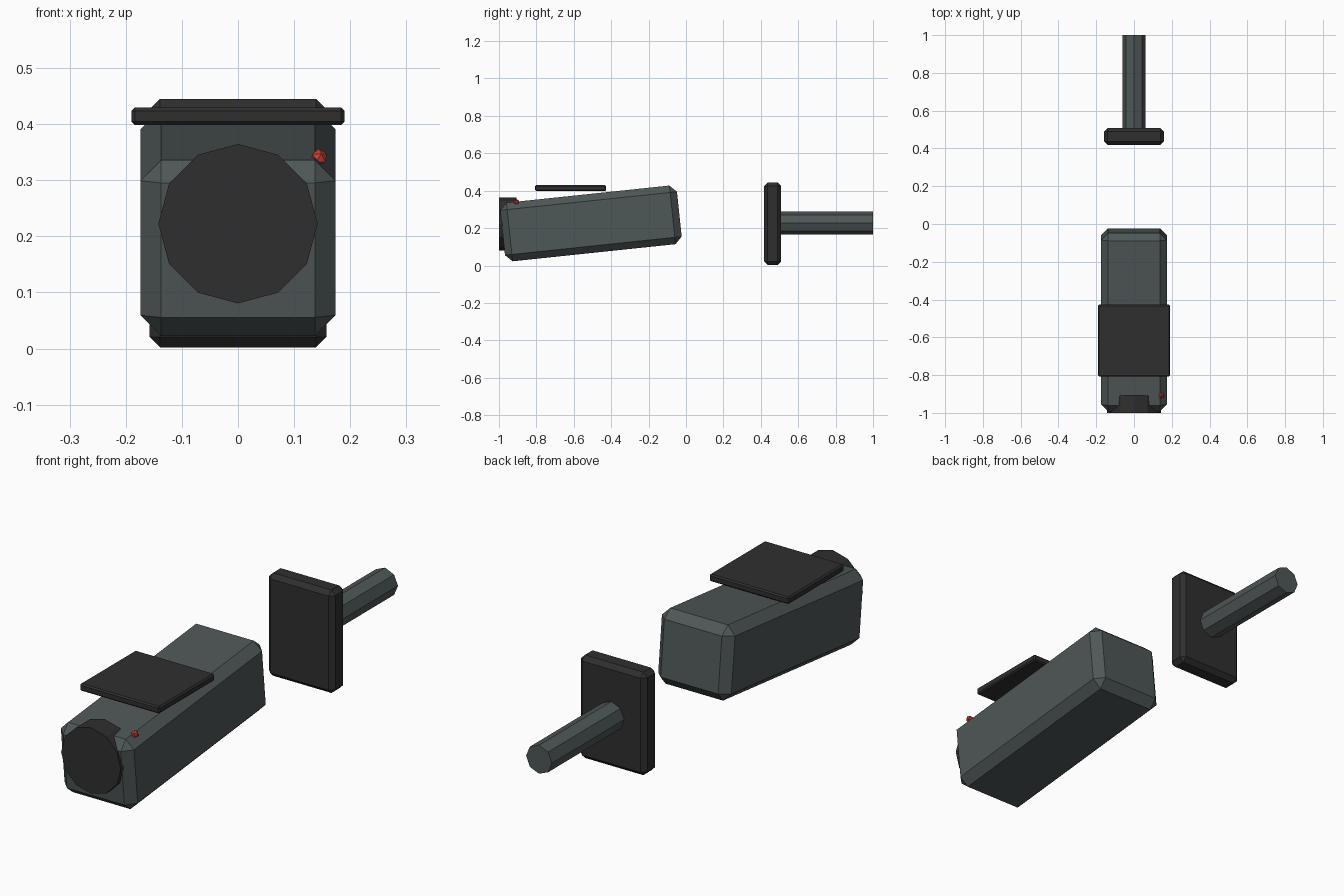
import bpy, math

if "Cube" in bpy.data.objects:
    bpy.data.objects.remove(bpy.data.objects["Cube"])


def material(name, rgb):
    m = bpy.data.materials.new(name)
    m.diffuse_color = (*rgb, 1.0)
    m.use_nodes = True
    m.node_tree.nodes["Principled BSDF"].inputs["Base Color"].default_value = m.diffuse_color
    return m


GREY = material("slate grey", (0.078, 0.095, 0.095))
BLACK = material("charcoal", (0.028, 0.028, 0.028))
RED = material("indicator red", (0.55, 0.05, 0.03))


def finish(name, mat):
    ob = bpy.context.object
    ob.name = name
    ob.data.materials.append(mat)
    return ob


def box(name, loc, size, bevel, mat, tilt=0.0):
    """Chamfered box, optionally pitched about x."""
    bpy.ops.mesh.primitive_cube_add(size=1, location=loc)
    ob = finish(name, mat)
    ob.scale = size
    bpy.ops.object.transform_apply(location=False, rotation=False, scale=True)
    ob.rotation_euler.x = tilt
    mod = ob.modifiers.new("chamfer", 'BEVEL')
    mod.width = bevel
    mod.segments = 1
    return ob


def rod(name, sides, radius, y0, y1, z, mat):
    """Flat-shaded prism running along y."""
    bpy.ops.mesh.primitive_cylinder_add(
        vertices=sides, radius=radius, depth=y1 - y0,
        location=(0, (y0 + y1) / 2, z), rotation=(math.pi / 2, 0, 0))
    return finish(name, mat)


# Tilted camera housing with the lens at its front
box("camera_housing", (0, -0.508, 0.225), (0.348, 0.95, 0.315), 0.037, GREY,
    math.radians(6))
rod("lens", 12, 0.142, -1.0, -0.905, 0.2225, BLACK)

# Level sun shield above the housing
box("sun_shield", (0, -0.617, 0.414), (0.38, 0.38, 0.031), 0.006, BLACK)

# Wall plate and mounting arm
box("wall_plate", (0, 0.463, 0.2235), (0.316, 0.09, 0.443), 0.019, BLACK)
rod("mounting_arm", 8, 0.0615, 0.47, 1.0, 0.2275, GREY)

# Small indicator light on the front right edge
bpy.ops.mesh.primitive_ico_sphere_add(subdivisions=1, radius=0.016,
                                      location=(0.144, -0.907, 0.34))
finish("indicator_light", RED)
